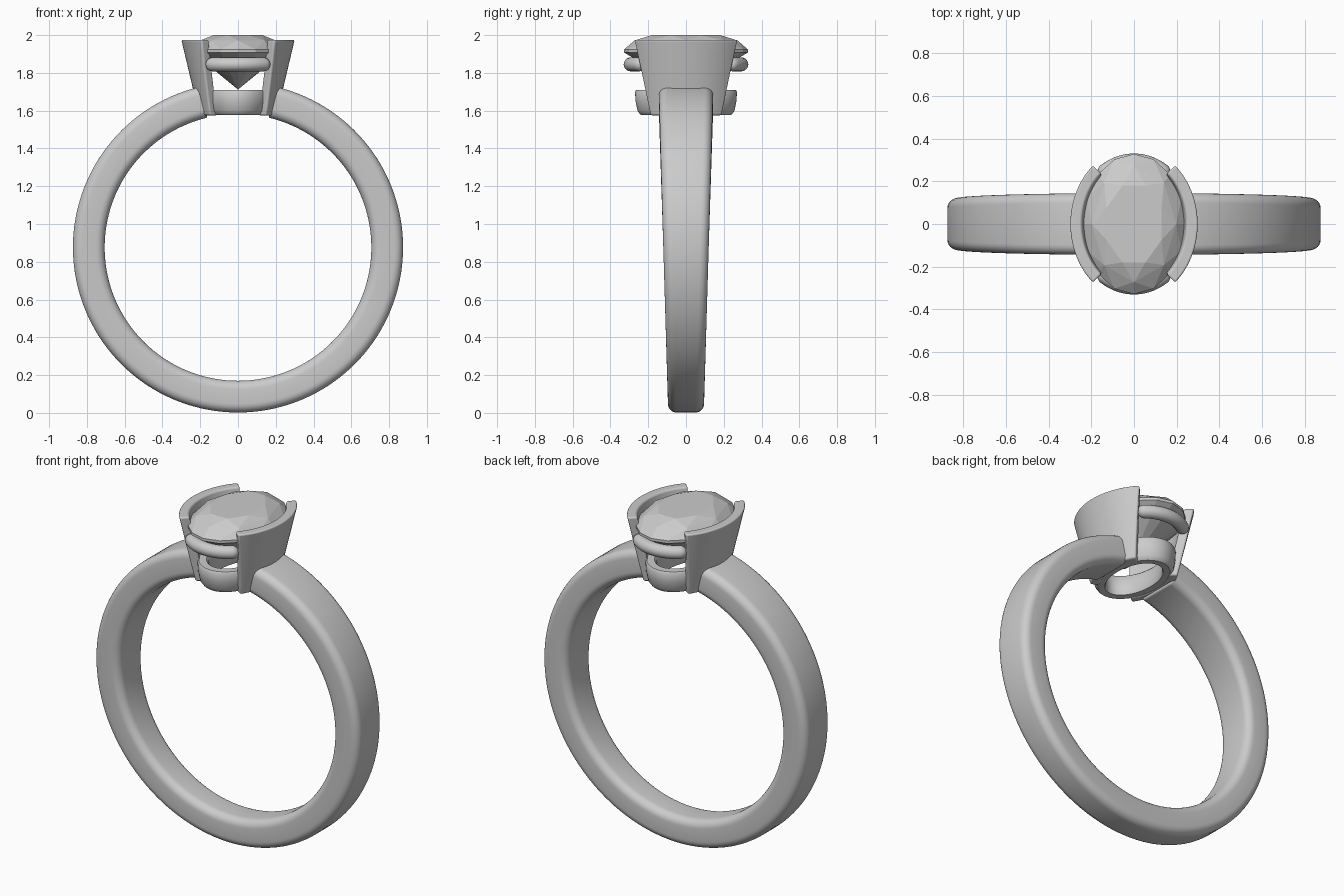
import bpy, bmesh
from math import sin, cos, pi, radians, hypot

if "Cube" in bpy.data.objects:
    bpy.data.objects.remove(bpy.data.objects["Cube"])

def finish(name, bm, bevel=0, smooth=True):
    bmesh.ops.recalc_face_normals(bm, faces=bm.faces)
    me = bpy.data.meshes.new(name)
    bm.to_mesh(me)
    bm.free()
    ob = bpy.data.objects.new(name, me)
    bpy.context.collection.objects.link(ob)
    if bevel:
        m = ob.modifiers.new("Bevel", 'BEVEL')
        m.width, m.segments, m.limit_method, m.angle_limit = bevel, 4, 'ANGLE', radians(40)
    if smooth:
        bpy.ops.object.select_all(action='DESELECT')
        ob.select_set(True)
        bpy.context.view_layer.objects.active = ob
        bpy.ops.object.shade_smooth_by_angle(angle=radians(40))
    return ob

def skin(sections, closed=False):
    """Join equal-length closed cross-sections; cap the ends if not a loop."""
    bm = bmesh.new()
    rings = [[bm.verts.new(p) for p in s] for s in sections]
    n = len(rings[0])
    for k in range(len(rings) if closed else len(rings) - 1):
        a, b = rings[k], rings[(k + 1) % len(rings)]
        for i in range(n):
            j = (i + 1) % n
            bm.faces.new((a[i], a[j], b[j], b[i]))
    if not closed:
        bm.faces.new(rings[0])
        bm.faces.new(rings[-1])
    return bm

def rounded_rect(hw, hh, r, steps=6):
    pts = []
    for q, (sx, sy) in enumerate([(1, 1), (-1, 1), (-1, -1), (1, -1)]):
        for i in range(steps + 1):
            a = (q + i / steps) * pi / 2
            pts.append((sx * (hw - r) + r * cos(a), sy * (hh - r) + r * sin(a)))
    return pts

# band: open hoop, widening towards the top
CZ, R_MID, GAP, N = 0.876, 0.790, radians(13.2), 128
sections = []
for k in range(N + 1):
    a = GAP + (2 * pi - 2 * GAP) * k / N
    half_w = 0.093 + 0.031 * (CZ + R_MID * cos(a))
    sections.append([((R_MID + v) * sin(a), u, CZ + (R_MID + v) * cos(a))
                     for u, v in rounded_rect(half_w, 0.084, 0.046)])
finish("band", skin(sections), bevel=0.01)

# side walls: flared, curved plates on either side of the stone
def wall_section(f, side):
    """Vertical section of a wall at f in -1..1 along its arc, outer side first."""
    outer, inner = [], []
    for i in range(9):
        h = i / 8
        t = radians(44 + 6 * h) * f
        a, b, th = 0.205 + 0.095 * h, 0.275 + 0.085 * h, 0.05 + 0.005 * h
        x, y = a * cos(t), b * sin(t)
        nx, ny = cos(t) / a, sin(t) / b
        ln = hypot(nx, ny)
        z = 1.575 + 0.40 * h
        outer.append((side * x, y, z))
        inner.append((side * (x - th * nx / ln), y - th * ny / ln, z))
    return outer + inner[::-1]

for name, side in (("right_wall", 1), ("left_wall", -1)):
    finish(name, skin([wall_section(k / 16, side) for k in range(-16, 17)]), bevel=0.018)

# seat: oval collar under the stone
profile = [(0, 1.583), (0.012, 1.60), (0.022, 1.65), (0.025, 1.70), (0.018, 1.71),
           (-0.025, 1.71), (-0.035, 1.70), (-0.045, 1.65), (-0.05, 1.59), (-0.045, 1.58), (-0.006, 1.578)]
finish("seat", skin([[((0.165 + d) * cos(t), (0.245 + d) * sin(t), z) for d, z in profile]
                     for t in [2 * pi * k / 64 for k in range(64)]], closed=True))

# rails: round bars bridging the walls at front and back, domed ends
def rail(name, side):
    r, secs = 0.037, []
    span, cap = radians(41), radians(8)
    stations = [(-span + cap * (1 - sin(c)), cos(c)) for c in [pi / 2 * (1 - i / 6) for i in range(7)]]
    params = [(-span + cap * (1 - cos(c)), max(sin(c), 0.05)) for c in [pi / 2 * i / 6 for i in range(7)]]
    params += [(-span + cap + 2 * (span - cap) * i / 24, 1) for i in range(1, 24)]
    params += [(-t, s) for t, s in params[6::-1]]
    for t, s in params:
        x, y = 0.245 * sin(t), 0.293 * cos(t)
        nx, ny = sin(t) / 0.245, cos(t) / 0.293
        ln = hypot(nx, ny)
        secs.append([(x + r * s * cos(q) * nx / ln, side * (y + r * s * cos(q) * ny / ln), 1.845 + r * s * sin(q))
                     for q in [2 * pi * i / 20 for i in range(20)]])
    finish(name, skin(secs))

rail("front_rail", -1)
rail("back_rail", 1)

# stone: oval brilliant cut, flat facets from a convex hull
bm = bmesh.new()
def oval(n, ax, ay, z, turn=0):
    for i in range(n):
        t = 2 * pi * (i + turn) / n
        bm.verts.new((ax * cos(t), ay * sin(t), z))
oval(8, 0.14, 0.195, 2.0, 0.5)      # table
oval(8, 0.198, 0.272, 1.972)        # crown facet corners
oval(16, 0.24, 0.328, 1.924)        # girdle top
oval(16, 0.24, 0.328, 1.908)        # girdle bottom
oval(8, 0.135, 0.18, 1.818, 0.5)    # pavilion
bm.verts.new((0, 0, 1.712))
bmesh.ops.convex_hull(bm, input=bm.verts)
bmesh.ops.dissolve_limit(bm, angle_limit=radians(0.5), verts=bm.verts, edges=bm.edges)
finish("stone", bm, smooth=False)
